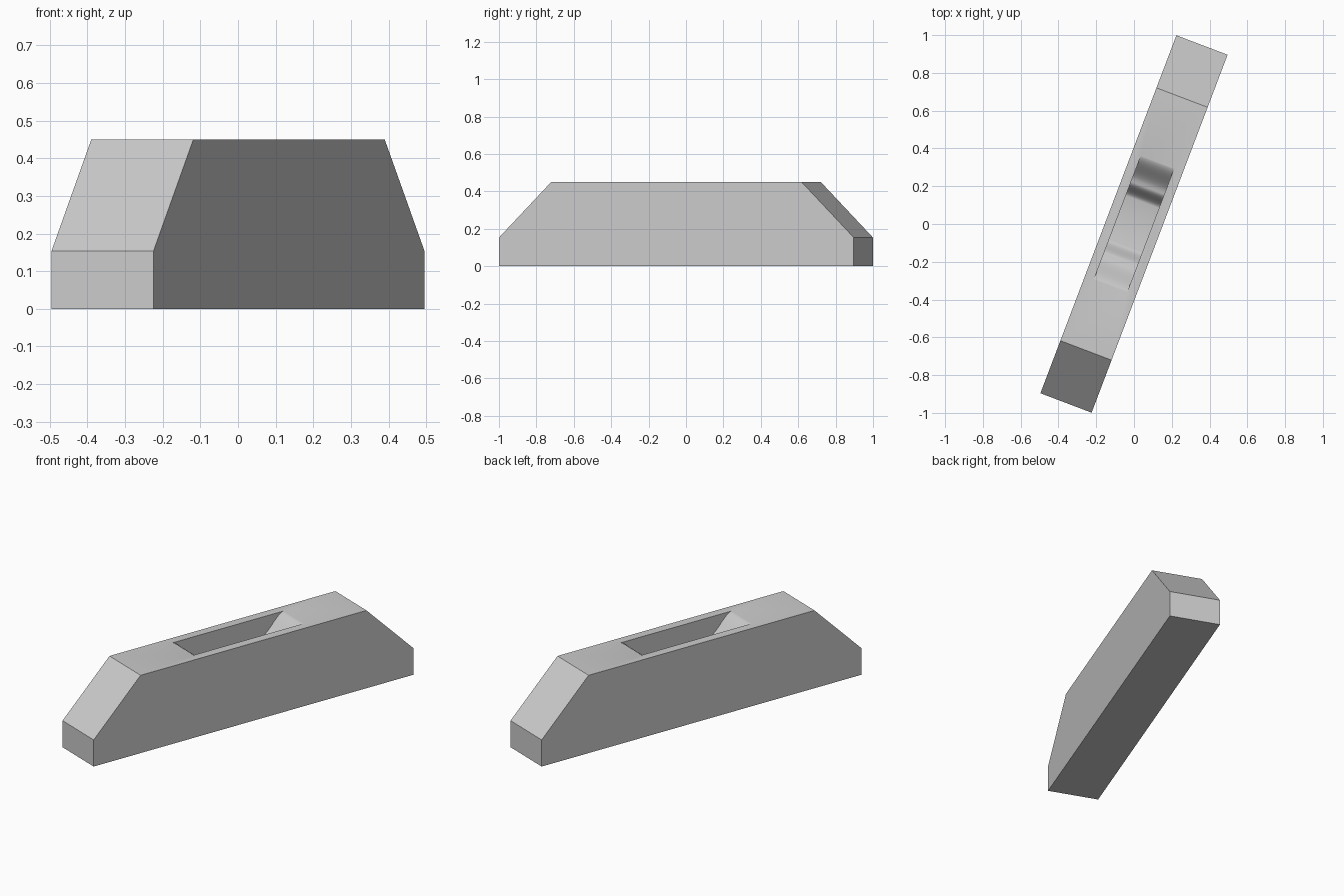
import bpy, bmesh, math
from mathutils import Matrix

if "Cube" in bpy.data.objects:
    bpy.data.objects.remove(bpy.data.objects["Cube"])

ANGLE = -math.atan2(0.72, 1.895)   # the block stands turned about z
HALF_W, HALF_L, HALF_TOP = 0.145, 1.0135, 0.716
LOW, HIGH = 0.154, 0.45

grey = bpy.data.materials.new("light grey")
grey.diffuse_color = (0.6, 0.6, 0.6, 1)
grey.use_nodes = True
grey.node_tree.nodes["Principled BSDF"].inputs["Base Color"].default_value = grey.diffuse_color


def extrude_profile(name, profile, half_width):
    """Extrude a (y, z) outline across x and turn it into place."""
    bm = bmesh.new()
    face = bm.faces.new([bm.verts.new((-half_width, y, z)) for y, z in profile])
    new = bmesh.ops.extrude_face_region(bm, geom=[face])["geom"]
    bmesh.ops.translate(bm, vec=(2 * half_width, 0, 0),
                        verts=[g for g in new if isinstance(g, bmesh.types.BMVert)])
    bmesh.ops.recalc_face_normals(bm, faces=bm.faces[:])
    bm.transform(Matrix.Rotation(ANGLE, 4, 'Z'))
    mesh = bpy.data.meshes.new(name)
    bm.to_mesh(mesh)
    bm.free()
    mesh.materials.append(grey)
    obj = bpy.data.objects.new(name, mesh)
    bpy.context.collection.objects.link(obj)
    return obj


def s_curve(y0, z0, y1, z1, steps=10):
    """Soft step from one level to the next."""
    pts = []
    for i in range(steps + 1):
        t = i / steps
        pts.append((y0 + (y1 - y0) * t, z0 + (z1 - z0) * t * t * (3 - 2 * t)))
    return pts


# Block with sloped ends
block = extrude_profile("block", [
    (-HALF_L, 0), (HALF_L, 0), (HALF_L, LOW), (HALF_TOP, HIGH),
    (-HALF_TOP, HIGH), (-HALF_L, LOW)], HALF_W)

# Pocket with two soft steps at each end
half = s_curve(0.36, HIGH + 0.002, 0.205, HIGH - 0.115)
half += s_curve(0.205, HIGH - 0.115, 0.125, HIGH - 0.2)[1:]
outline = [(0.36, HIGH + 0.1)] + half
outline += [(-y, z) for y, z in reversed(outline)]
cutter = extrude_profile("pocket_cutter", outline, 0.094)
cutter.hide_render = True

cut = block.modifiers.new("pocket", 'BOOLEAN')
cut.operation = 'DIFFERENCE'
cut.solver = 'EXACT'
cut.object = cutter
bpy.context.view_layer.objects.active = block
block.select_set(True)
cutter.select_set(False)
bpy.ops.object.modifier_apply(modifier=cut.name)
bpy.data.objects.remove(cutter, do_unlink=True)
bpy.ops.object.shade_smooth_by_angle(angle=math.radians(30))
